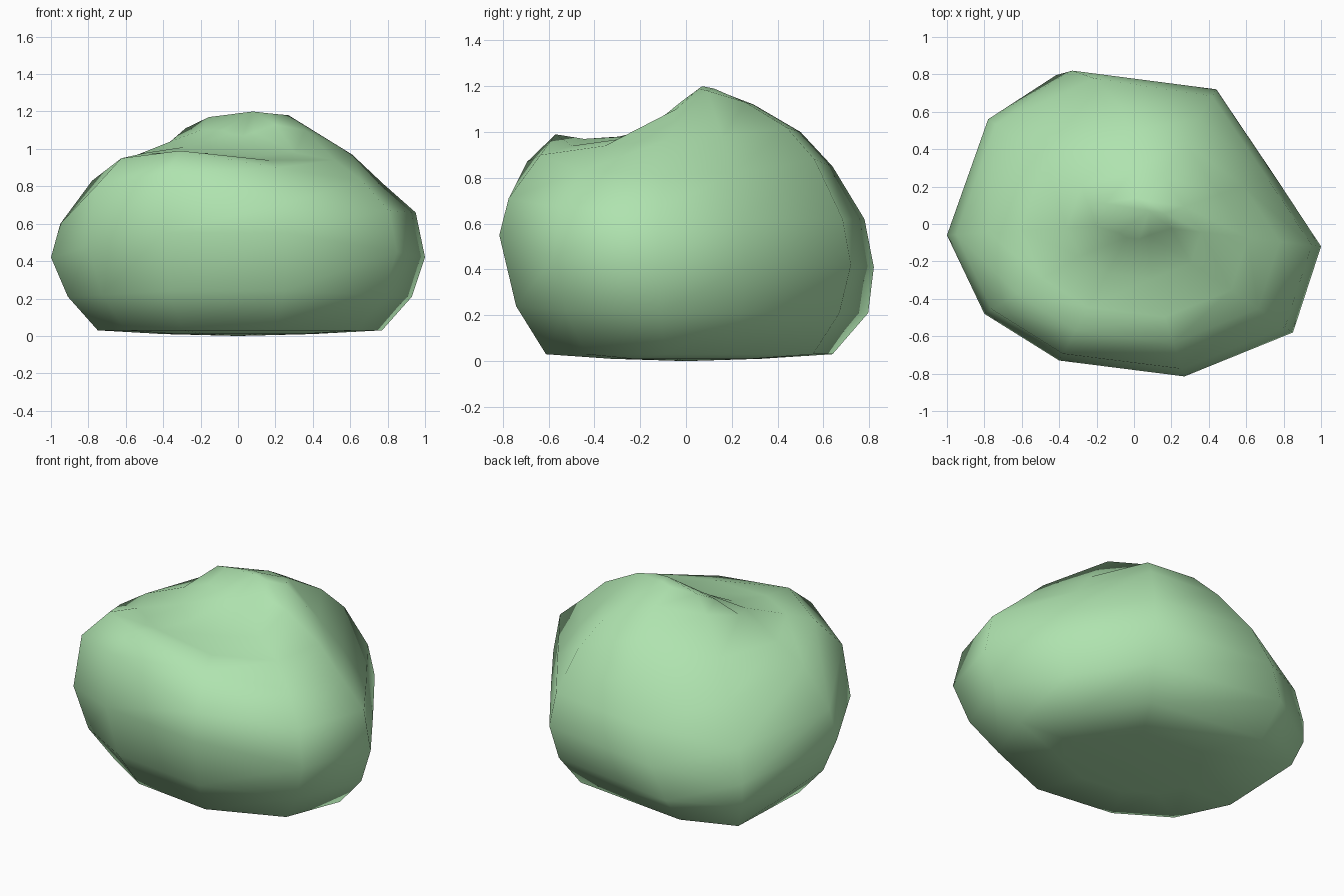
import bpy
import bmesh

default_cube = bpy.data.objects.get("Cube")
if default_cube:
    bpy.data.objects.remove(default_cube, do_unlink=True)

# Soft green surface
green = bpy.data.materials.new("soft_green")
green.use_nodes = True
colour = (0.43, 0.77, 0.43, 1)
green.diffuse_color = colour
green.node_tree.nodes["Principled BSDF"].inputs["Base Color"].default_value = colour

# Widest outline seen from above, counter-clockwise from the left side
outline = [(1, -.12), (.75, .26), (.44, .72), (-.31, .82), (-.78, .56),
           (-1, -.06), (-.8, -.48), (-.4, -.73), (.27, -.815), (.85, -.58)]
REAR_CORNER = 3
LEAN, LEAN_HEIGHT = .5, .45

# The rear right side stays wide down to the ground
base_scale = [.77] * 3 + [.78, .93] + [.75] * 5
lower_scale = [.93] * 3 + [.97, 1] + [.91] * 5

# Uneven summit ridge
crown_scale = [.2, .22, .17, .17, .2, .2, .1, .1, .1, .1]

# Heights around the rings: low front shelf, tall rear hump
lower_side = [.21, .21, .21, .21, .18, .21, .22, .24, .24, .22]
waist = [.42, .42, .42, .41, .32, .42, .48, .55, .55, .45]
shoulder = [.66, .62, .62, .62, .52, .6, .8, .87, .71, .67]
upper_side = [.81, .82, .88, .85, .75, .83, .95, .99, .9, .83]
shelf = [.97, .98, 1.02, 1, .94, .94, .98, .97, .94, .94]
hump = [1.1, 1.18, 1.13, 1.12, 1.11, 1.04, 1.01, .98, .96, .98]
crown = [1.13, 1.19, 1.19, 1.18, 1.17, 1.1, 1.1, 1.08, 1.07, 1.09]

# Outline scale and height of each ring, from the ground up
rings = [(.4, .01), (base_scale, .03), (lower_scale, lower_side),
         (1, waist), (.95, shoulder), (.78, upper_side), (.61, shelf),
         (.36, hump), (crown_scale, crown)]


def spread(value):
    return value if isinstance(value, list) else [value] * len(outline)


def add_ring(bm, scale, height):
    ring = [bm.verts.new((x * s, y * s, z))
            for (x, y), s, z in zip(outline, spread(scale), spread(height))]
    # The rear corner slants towards the summit as it rises
    corner = ring[REAR_CORNER].co
    corner.x += LEAN * spread(scale)[REAR_CORNER] * (corner.z - LEAN_HEIGHT)
    return ring


def bridge(bm, lower, upper):
    count = len(lower)
    for i in range(count):
        j = (i + 1) % count
        bm.faces.new((lower[i], lower[j], upper[j], upper[i]))


def close_end(bm, ring, location):
    centre = bm.verts.new(location)
    for i, vert in enumerate(ring):
        bm.faces.new((vert, ring[(i + 1) % len(ring)], centre))


# Rounded bush body
bm = bmesh.new()
loops = [add_ring(bm, scale, height) for scale, height in rings]
for lower, upper in zip(loops, loops[1:]):
    bridge(bm, lower, upper)
close_end(bm, loops[0], (0, 0, 0))
close_end(bm, loops[-1], (.08, .07, 1.2))
bmesh.ops.recalc_face_normals(bm, faces=bm.faces[:])
mesh = bpy.data.meshes.new("bush_body")
bm.to_mesh(mesh)
bm.free()
mesh.materials.append(green)
body = bpy.data.objects.new("bush_body", mesh)
bpy.context.collection.objects.link(body)

# Soft shading all over
bpy.ops.object.select_all(action="DESELECT")
body.select_set(True)
bpy.context.view_layer.objects.active = body
bpy.ops.object.shade_smooth()
